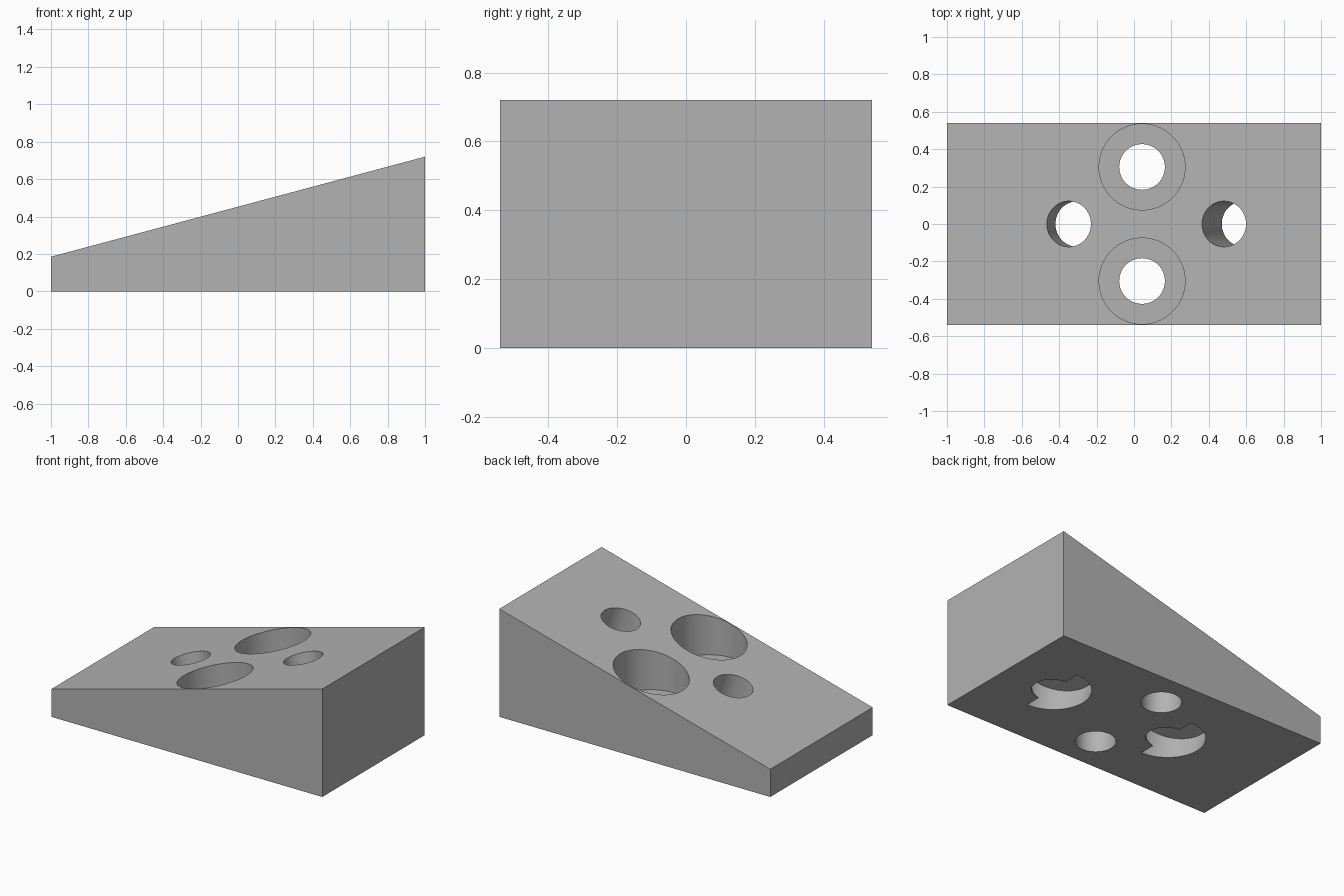
import bpy
import bmesh
import math
from mathutils import Matrix, Vector

if "Cube" in bpy.data.objects:
    bpy.data.objects.remove(bpy.data.objects["Cube"], do_unlink=True)

TILT = math.radians(15)
HALF_WIDTH = 0.54
BOLT_R, BORE_R = 0.122, 0.23

grey = bpy.data.materials.new("plain grey")
grey.use_nodes = True
colour = (0.45, 0.45, 0.45, 1)
grey.diffuse_color = colour
grey.node_tree.nodes["Principled BSDF"].inputs["Base Color"].default_value = colour


def add_object(name, bm):
    bmesh.ops.recalc_face_normals(bm, faces=bm.faces)
    mesh = bpy.data.meshes.new(name)
    bm.to_mesh(mesh)
    bm.free()
    mesh.materials.append(grey)
    obj = bpy.data.objects.new(name, mesh)
    bpy.context.collection.objects.link(obj)
    return obj


# Wedge body: side profile extruded across the width
bm = bmesh.new()
profile = [(-1, 0), (1, 0), (1, 0.72), (-1, 0.185)]
side = bm.faces.new([bm.verts.new((x, -HALF_WIDTH, z)) for x, z in profile])
extruded = bmesh.ops.extrude_face_region(bm, geom=[side])["geom"]
bmesh.ops.translate(bm, vec=(0, 2 * HALF_WIDTH, 0),
                    verts=[v for v in extruded if isinstance(v, bmesh.types.BMVert)])
wedge = add_object("wedge_block", bm)


def drill(name, origin, tilt, radius, start, end):
    """Cut a cylinder running from start to end along the tilted axis."""
    bm = bmesh.new()
    place = (Matrix.Translation(Vector(origin)) @ Matrix.Rotation(-tilt, 4, "Y")
             @ Matrix.Translation((0, 0, (start + end) / 2)))
    bmesh.ops.create_cone(bm, cap_ends=True, segments=96, radius1=radius,
                          radius2=radius, depth=end - start, matrix=place)
    cutter = add_object(name, bm)
    cutter.hide_render = True
    cutter.hide_set(True)
    cut = wedge.modifiers.new(name, "BOOLEAN")
    cut.operation = "DIFFERENCE"
    cut.solver = "EXACT"
    cut.object = cutter
    return cutter


cutters = []
# Upright bolt holes, counterbored from the slope
for label, y in (("front", -0.305), ("back", 0.305)):
    cutters.append(drill(label + "_bolt_hole", (0.043, y, 0), 0, BOLT_R, -0.5, 1.2))
    cutters.append(drill(label + "_counterbore", (0.043, y, 0), 0, BORE_R, 0.24, 1.2))

# Bolt holes square to the slope, counterbored from the base
for label, x in (("low", -0.252), ("high", 0.637)):
    cutters.append(drill(label + "_bolt_hole", (x, 0, 0), TILT, BOLT_R, -0.5, 1.2))
    cutters.append(drill(label + "_counterbore", (x, 0, 0), TILT, BORE_R, 0, 0.193))

# Bake the cuts, then discard the drills
bpy.context.view_layer.update()
evaluated = wedge.evaluated_get(bpy.context.evaluated_depsgraph_get())
baked = bpy.data.meshes.new_from_object(evaluated)
wedge.modifiers.clear()
wedge.data = baked
for cutter in cutters:
    bpy.data.objects.remove(cutter, do_unlink=True)

# Smooth bores, sharp rims
bpy.ops.object.select_all(action="DESELECT")
wedge.select_set(True)
bpy.context.view_layer.objects.active = wedge
bpy.ops.object.shade_smooth_by_angle(angle=math.radians(12))
